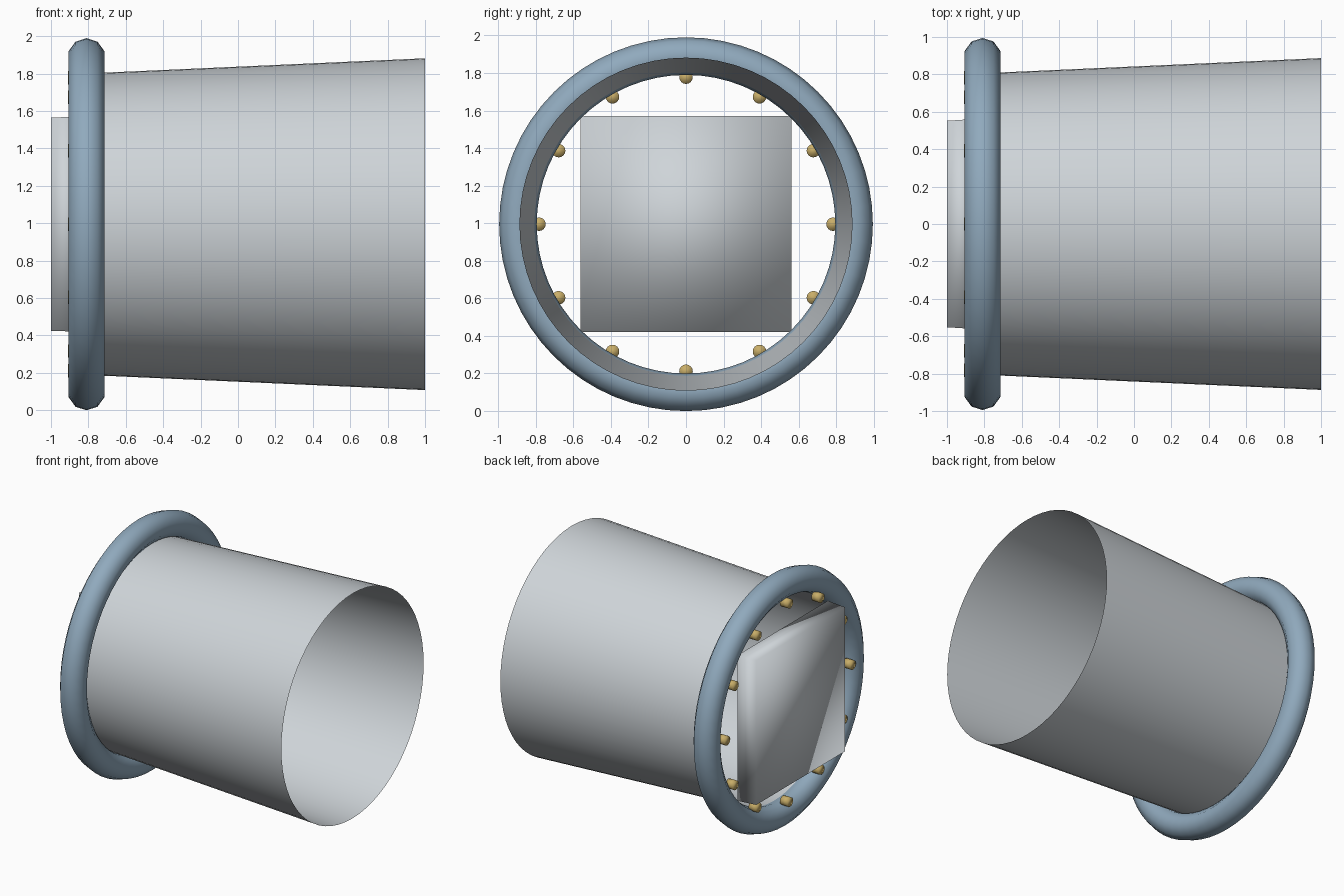
import bpy
import bmesh
from math import cos, sin, tau

if "Cube" in bpy.data.objects:
    bpy.data.objects.remove(bpy.data.objects["Cube"], do_unlink=True)

AXIS_Z = 0.995      # height of the horizontal axis, which runs along x
RING_X = -0.81
AROUND = 64


def make_material(name, rgb):
    mat = bpy.data.materials.new(name)
    mat.use_nodes = True
    mat.diffuse_color = (*rgb, 1)
    mat.node_tree.nodes["Principled BSDF"].inputs["Base Color"].default_value = (*rgb, 1)
    return mat


def revolve(name, profile, mat, segments, closed=False, caps=False, y=0, z=0):
    """Spin (x, radius) points around the x axis, then move to (y, z)."""
    bm = bmesh.new()
    rings = []
    for x, r in profile:
        angles = [tau * i / segments for i in range(segments)]
        rings.append([bm.verts.new((x, r * cos(a), r * sin(a))) for a in angles])
    pairs = list(zip(rings, rings[1:]))
    if closed:
        pairs.append((rings[-1], rings[0]))
    for a, b in pairs:
        for i in range(segments):
            j = (i + 1) % segments
            bm.faces.new((a[i], b[i], b[j], a[j]))
    if caps:
        bm.faces.new(rings[0])
        bm.faces.new(rings[-1])
    return finish(name, bm, mat, y, z)


def finish(name, bm, mat, y=0, z=0):
    bmesh.ops.recalc_face_normals(bm, faces=bm.faces)
    for face in bm.faces:
        face.smooth = True
    mesh = bpy.data.meshes.new(name)
    bm.to_mesh(mesh)
    bm.free()
    mesh.materials.append(mat)
    obj = bpy.data.objects.new(name, mesh)
    obj.location = (0, y, z)
    bpy.context.collection.objects.link(obj)
    return obj


metal = make_material("pale metal", (0.62, 0.66, 0.69))
blue = make_material("steel blue", (0.28, 0.40, 0.51))
brass = make_material("brass", (0.58, 0.42, 0.14))

# Open, slightly flaring tube
revolve("tube_wall", [(RING_X, 0.806), (1, 0.887)], metal, AROUND, z=AXIS_Z)

# Round rim with a ten-sided section
rim = [(RING_X + 0.1 * sin(tau * i / 10), 0.895 + 0.1 * cos(tau * i / 10))
       for i in range(10)]
revolve("rim_ring", rim, blue, AROUND, closed=True, z=AXIS_Z)

# Pins spaced around the inside of the rim
for i in range(12):
    a = tau * i / 12
    revolve(f"rim_pin_{i + 1}", [(-0.91, 0.036), (-0.845, 0.036)], brass, 16,
            caps=True, y=0.783 * cos(a), z=AXIS_Z + 0.783 * sin(a))

# Door plate, slightly narrower on its outer face
bm = bmesh.new()
bmesh.ops.create_cube(bm, size=2)
for v in bm.verts:
    outer = v.co.x < 0
    v.co.x = -1 if outer else -0.845
    v.co.y *= 0.552 if outer else 0.562
    v.co.z *= 0.57 if outer else 0.575
finish("door_plate", bm, metal, z=AXIS_Z)
